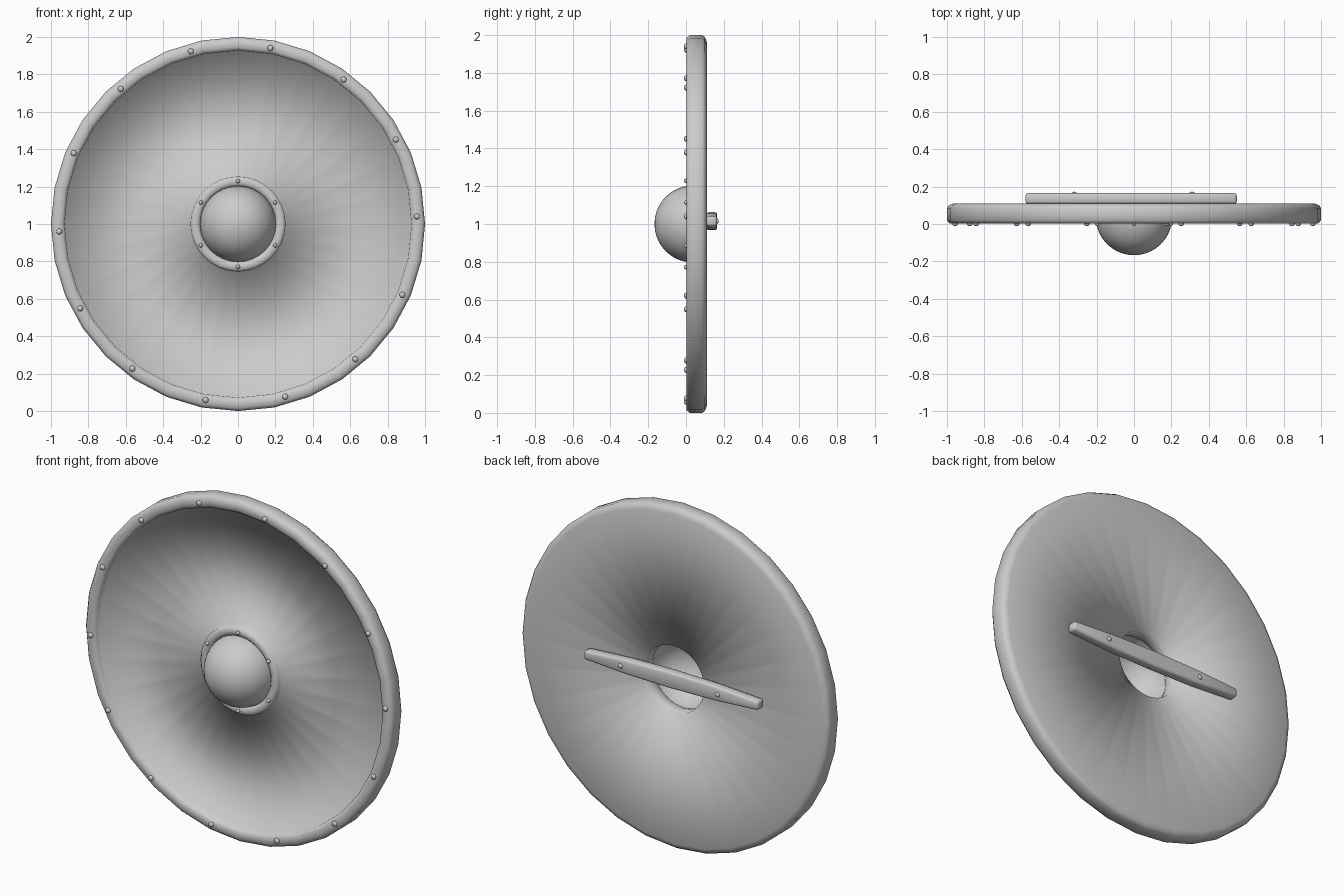
import bpy, bmesh
from math import sin, cos, pi
from mathutils import Vector, Matrix

cube = bpy.data.objects.get("Cube")
if cube:
    bpy.data.objects.remove(cube, do_unlink=True)

grey = bpy.data.materials.new("plain grey")
grey.use_nodes = True
tone = (0.6, 0.6, 0.6, 1)
grey.diffuse_color = tone
grey.node_tree.nodes["Principled BSDF"].inputs["Base Color"].default_value = tone


def finish(name, bm, smooth=True):
    bmesh.ops.recalc_face_normals(bm, faces=bm.faces)
    mesh = bpy.data.meshes.new(name)
    bm.to_mesh(mesh)
    bm.free()
    mesh.materials.append(grey)
    for face in mesh.polygons:
        face.use_smooth = smooth
    obj = bpy.data.objects.new(name, mesh)
    bpy.context.collection.objects.link(obj)
    return obj


def lathe(name, profile, segments, closed):
    """Turn (radius, depth) points around the y axis at z = 1."""
    bm = bmesh.new()
    verts = [bm.verts.new((r, y, 1)) for r, y in profile]
    pairs = list(zip(verts, verts[1:]))
    if closed:
        pairs.append((verts[-1], verts[0]))
    edges = [bm.edges.new(p) for p in pairs]
    bmesh.ops.spin(bm, geom=verts + edges, cent=(0, 0, 1), axis=(0, 1, 0),
                   angle=2 * pi, steps=segments, use_merge=True)
    bmesh.ops.remove_doubles(bm, verts=bm.verts, dist=1e-5)
    return finish(name, bm)


def rivet(name, place, radius, height, direction):
    """Small domed stud pointing along y."""
    bm = bmesh.new()
    bmesh.ops.create_uvsphere(bm, u_segments=10, v_segments=6, radius=radius)
    bmesh.ops.scale(bm, vec=(1, 1, height / radius), verts=bm.verts)
    bmesh.ops.rotate(bm, matrix=Matrix.Rotation(-direction * pi / 2, 3, 'X'), verts=bm.verts)
    bmesh.ops.translate(bm, vec=place, verts=bm.verts)
    finish(name, bm)


# Flat round body with raised rim and raised collar around the hole
lathe("shield_body", [
    (0.195, 0.11), (0.965, 0.11), (0.99, 0.1), (1.0, 0.085), (1.0, 0.02),
    (0.985, 0.002), (0.945, 0.002), (0.928, 0.015), (0.925, 0.04),
    (0.257, 0.04), (0.254, 0.016), (0.242, 0.004), (0.215, 0.004),
    (0.203, 0.016), (0.195, 0.04)], 32, True)

# Hollow half-round boss
R, C = 0.204, 0.037
lathe("boss", [(R * sin(i * pi / 20), C - R * cos(i * pi / 20)) for i in range(11)],
      32, False)

# Rivets on the rim and collar
for count, ring, radius, start, part in ((14, 0.957, 0.016, 0.042, "rim_rivet"),
                                         (6, 0.229, 0.011, pi / 2, "collar_rivet")):
    for i in range(count):
        a = start + i * 2 * pi / count
        rivet(f"{part}_{i + 1}", (ring * cos(a), 0, 1 + ring * sin(a)), radius, 0.011, -1)

# Tapered grip across the back
bm = bmesh.new()
loops = []
for x, half in ((-0.58, 0.026), (-0.3, 0.043), (-0.015, 0.048), (0.27, 0.043), (0.55, 0.026)):
    loops.append([bm.verts.new((x, y, 1.015 + s * half))
                  for y, s in ((0.108, -1), (0.108, 1), (0.165, 1), (0.165, -1))])
for a, b in zip(loops, loops[1:]):
    for i in range(4):
        j = (i + 1) % 4
        bm.faces.new((a[i], a[j], b[j], b[i]))
bm.faces.new(loops[0])
bm.faces.new(loops[-1])
bmesh.ops.recalc_face_normals(bm, faces=bm.faces)
sharp = [e for e in bm.edges if e.calc_face_angle(0) > 0.6]
bmesh.ops.bevel(bm, geom=sharp, offset=0.013, segments=2, profile=0.5, affect='EDGES')
finish("grip", bm)
for i, x in enumerate((-0.32, 0.31)):
    rivet(f"grip_rivet_{i + 1}", (x, 0.163, 1.015), 0.015, 0.01, 1)
